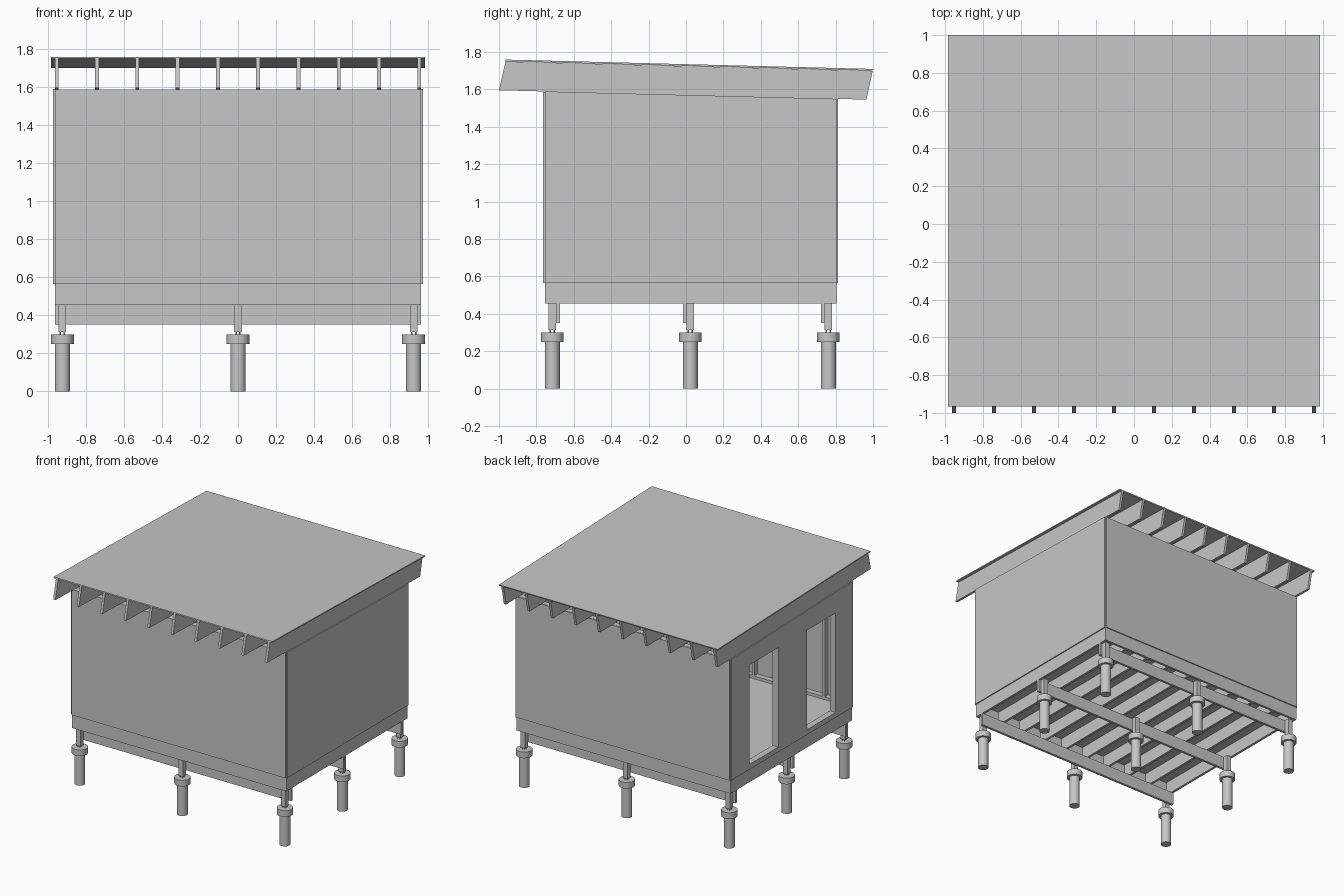
import bpy, bmesh, math
from mathutils import Matrix, Vector

cube = bpy.data.objects.get("Cube")
if cube:
    bpy.data.objects.remove(cube, do_unlink=True)

grey = bpy.data.materials.new("plain grey")
grey.use_nodes = True
COLOUR = (0.57, 0.57, 0.57, 1)
grey.diffuse_color = COLOUR
grey.node_tree.nodes["Principled BSDF"].inputs["Base Color"].default_value = COLOUR


def finish(name, bm):
    mesh = bpy.data.meshes.new(name)
    bmesh.ops.recalc_face_normals(bm, faces=bm.faces)
    bm.to_mesh(mesh)
    bm.free()
    mesh.materials.append(grey)
    obj = bpy.data.objects.new(name, mesh)
    bpy.context.collection.objects.link(obj)
    return obj


def prism(name, profile, x0, x1):
    """Extrude a (y, z) outline along x."""
    bm = bmesh.new()
    face = bm.faces.new([bm.verts.new((x0, y, z)) for y, z in profile])
    out = bmesh.ops.extrude_face_region(bm, geom=[face])["geom"]
    moved = [v for v in out if isinstance(v, bmesh.types.BMVert)]
    bmesh.ops.translate(bm, verts=moved, vec=(x1 - x0, 0, 0))
    return finish(name, bm)


def box(name, x0, x1, y0, y1, z0, z1):
    return prism(name, [(y0, z0), (y1, z0), (y1, z1), (y0, z1)], x0, x1)


def cylinder(name, x, y, z0, z1, radius, sides=32):
    bm = bmesh.new()
    bmesh.ops.create_cone(bm, cap_ends=True, segments=sides, radius1=radius, radius2=radius,
                          depth=z1 - z0, matrix=Matrix.Translation(Vector((x, y, (z0 + z1) / 2))))
    obj = finish(name, bm)
    bpy.ops.object.select_all(action="DESELECT")
    obj.select_set(True)
    bpy.context.view_layer.objects.active = obj
    bpy.ops.object.shade_smooth_by_angle(angle=math.radians(35))


# Main dimensions
T = 0.02            # board thickness
DEPTH = 0.043       # stud depth
PLY = 0.009         # sheathing thickness
X = 0.963           # frame half width
YF, YB = -0.755, 0.805
Z_BEAM, Z_JOIST, Z_FLOOR = 0.352, 0.455, 0.565
Z_DECK = 0.583
Z_SILL, Z_HEAD = 0.607, 1.415
SLOPE = -0.0254
OPENINGS = [(0.202, 0.574), (-0.535, -0.165)]
spacing = [-0.953 + i * 1.906 / 9 for i in range(10)]


def under(y):
    """Height of the rafter underside."""
    return 1.595 + SLOPE * (y + 1)


# Piers, caps, pins and posts; beams run beside the posts
for row, y, side in (("front", -0.715, 1), ("middle", 0.023, -1), ("back", 0.761, -1)):
    for col, x in (("right", -0.923), ("middle", 0), ("left", 0.923)):
        tag = f"{row}_{col}"
        cylinder(f"pier_{tag}", x, y, 0, 0.25, 0.04)
        cylinder(f"pier_cap_{tag}", x, y, 0.25, 0.3, 0.06)
        for dx in (-0.01, 0.01):
            for dy in (-0.01, 0.01):
                cylinder(f"post_pin_{tag}", x + dx, y + dy, 0.3, 0.313, 0.004, 8)
        box(f"post_{tag}", x - T, x + T, y - T, y + T, 0.313, Z_JOIST)
    inner = y + side * T
    box(f"beam_{row}", -X, X, *sorted((inner, inner + side * T)), Z_BEAM, Z_JOIST)

# Floor frame and deck
box("rim_front", -X, X, YF, YF + T, Z_JOIST, Z_FLOOR)
box("rim_back", -X, X, YB - T, YB, Z_JOIST, Z_FLOOR)
for x in spacing:
    box("floor_joist", x - T / 2, x + T / 2, YF + T, YB - T, Z_JOIST, Z_FLOOR)
box("floor_deck", -X, X, YF, YB, Z_FLOOR, Z_DECK)

# Front and back stud walls
for name, y0, y1 in (("front", YF, YF + DEPTH), ("back", YB - DEPTH, YB)):
    top = min(under(y0), under(y1)) - 0.001
    box(f"{name}_bottom_plate", -X, X, y0, y1, Z_DECK, Z_SILL)
    box(f"{name}_top_plate", -X, X, y0, y1, top - T, top)
    for x in spacing:
        box(f"{name}_stud", x - T / 2, x + T / 2, y0, y1, Z_SILL, top - T)

# Side stud walls with sloped top plates
ya, yb = YF + DEPTH, YB - DEPTH
even = [ya + T / 2 + i * (yb - ya - T) / 7 for i in range(8)]
jambs = [y for a, b in OPENINGS for y in (a - T / 2, b + T / 2)]
for name, x0, x1, studs in (("left", X - DEPTH, X, even),
                            ("right", -X, -X + DEPTH, [even[0], even[-1], 0.02] + jambs)):
    box(f"{name}_bottom_plate", x0, x1, ya, yb, Z_DECK, Z_SILL)
    prism(f"{name}_top_plate", [(ya, under(ya) - T), (yb, under(yb) - T),
                                (yb, under(yb)), (ya, under(ya))], x0, x1)
    for y in studs:
        box(f"{name}_stud", x0, x1, y - T / 2, y + T / 2, Z_SILL, under(y + T) - T)
for a, b in OPENINGS:
    box("opening_header", -X, -X + DEPTH, a, b, Z_HEAD, Z_HEAD + 0.07)

# Outer sheathing
box("front_sheathing", -X, X, YF - PLY, YF, Z_FLOOR, under(YF) - 0.002)
box("back_sheathing", -X, X, YB, YB + PLY, Z_FLOOR, under(YB) - 0.002)
side = [(YF, Z_FLOOR), (YB, Z_FLOOR), (YB, under(YB)), (YF, under(YF))]
prism("left_sheathing", side, X, X + PLY)
panel = prism("right_sheathing", side, -X - PLY, -X)
for a, b in OPENINGS:
    cutter = box("opening_cutter", -X - 0.05, -X + 0.01, a, b, Z_SILL, Z_HEAD)
    cutter.hide_render = True
    cut = panel.modifiers.new("opening", "BOOLEAN")
    cut.operation = "DIFFERENCE"
    cut.solver = "EXACT"
    cut.object = cutter
    bpy.context.view_layer.objects.active = panel
    bpy.ops.object.modifier_apply(modifier=cut.name)
    bpy.data.objects.remove(cutter, do_unlink=True)

# Rafters with slanted tails, and the roof sheet
for x in spacing:
    prism("rafter", [(-1, under(-1)), (0.965, under(0.965)), (0.998, 1.699), (-0.965, 1.749)],
          x - T / 2, x + T / 2)
prism("roof_sheet", [(-0.967, 1.75), (0.998, 1.7), (1.0, 1.709), (-0.965, 1.759)], -0.984, 0.984)
